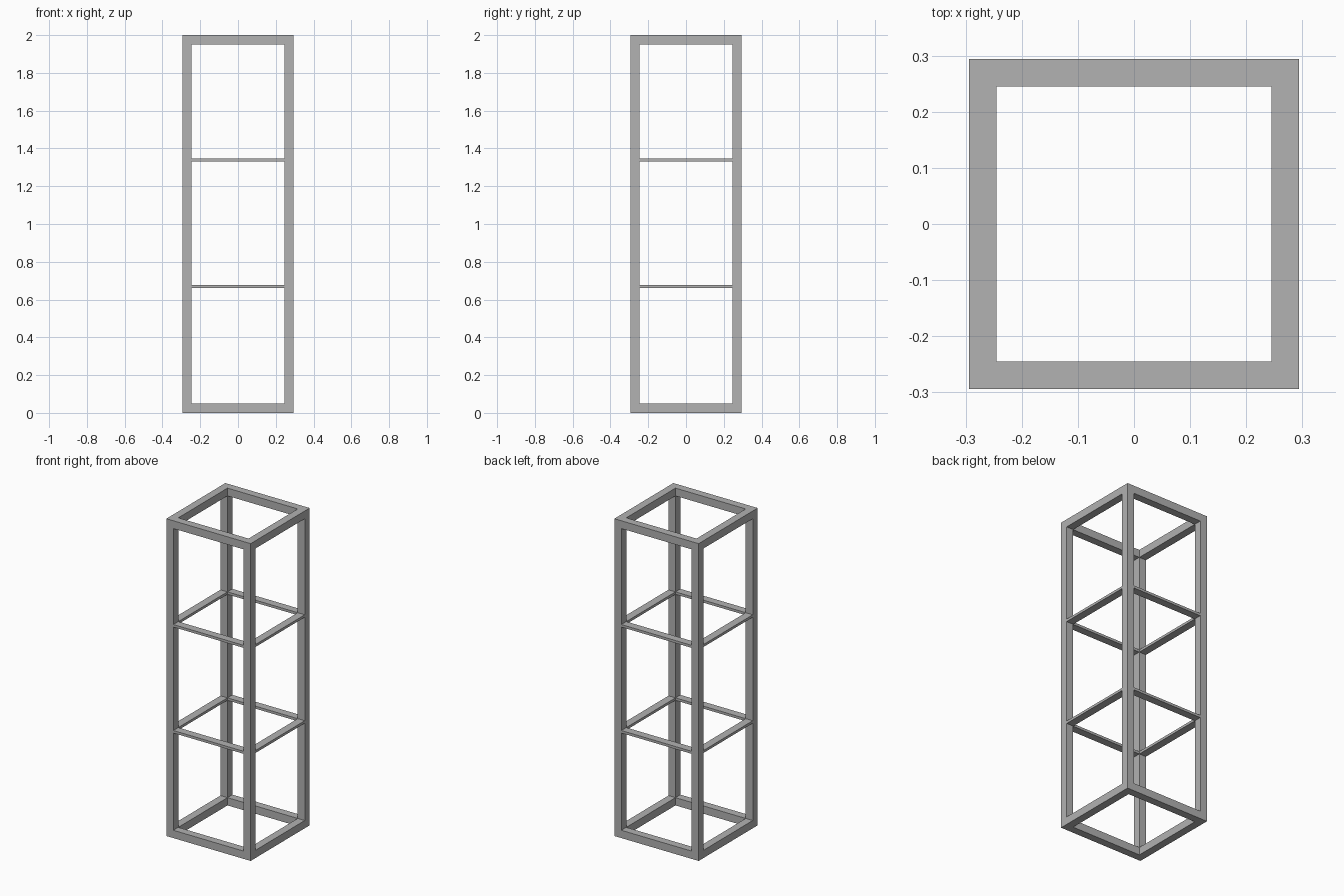
import bpy
from math import pi
from mathutils import Matrix, Vector

cube = bpy.data.objects.get("Cube")
if cube:
    bpy.data.objects.remove(cube, do_unlink=True)

HEIGHT = 2.0
HALF = 0.294          # half of the outer width
BAR = 0.049           # width of the square bars
THIN = 0.016          # height of the middle rails
MID = HALF - BAR / 2  # centre line of the posts
SPAN = 2 * (HALF - BAR)

grey = bpy.data.materials.new("grey_metal")
grey.use_nodes = True
colour = (0.445, 0.445, 0.445, 1)
grey.diffuse_color = colour
grey.node_tree.nodes["Principled BSDF"].inputs["Base Color"].default_value = colour


def box(name, centre, size, turn=0.0):
    """Add a box whose centre is turned about the z axis."""
    spin = Matrix.Rotation(turn, 4, "Z")
    bpy.ops.mesh.primitive_cube_add(size=1)
    ob = bpy.context.object
    ob.name = name
    ob.data.transform(spin @ Matrix.Translation(Vector(centre)) @ Matrix.Diagonal((*size, 1)))
    ob.data.materials.append(grey)


# Corner posts, full height
for side_x, x in (("right", -MID), ("left", MID)):
    for side_y, y in (("front", -MID), ("back", MID)):
        box(f"{side_y}_{side_x}_post", (x, y, HEIGHT / 2), (BAR, BAR, HEIGHT))

# Four rails per level, fitted between the posts
levels = (
    ("bottom", BAR / 2, BAR),
    ("lower_middle", 0.67, THIN),
    ("upper_middle", 1.338, THIN),
    ("top", HEIGHT - BAR / 2, BAR),
)
for level, z, thickness in levels:
    for i, side in enumerate(("front", "left", "back", "right")):
        box(f"{level}_{side}_rail", (0, -MID, z), (SPAN, BAR, thickness), i * pi / 2)
